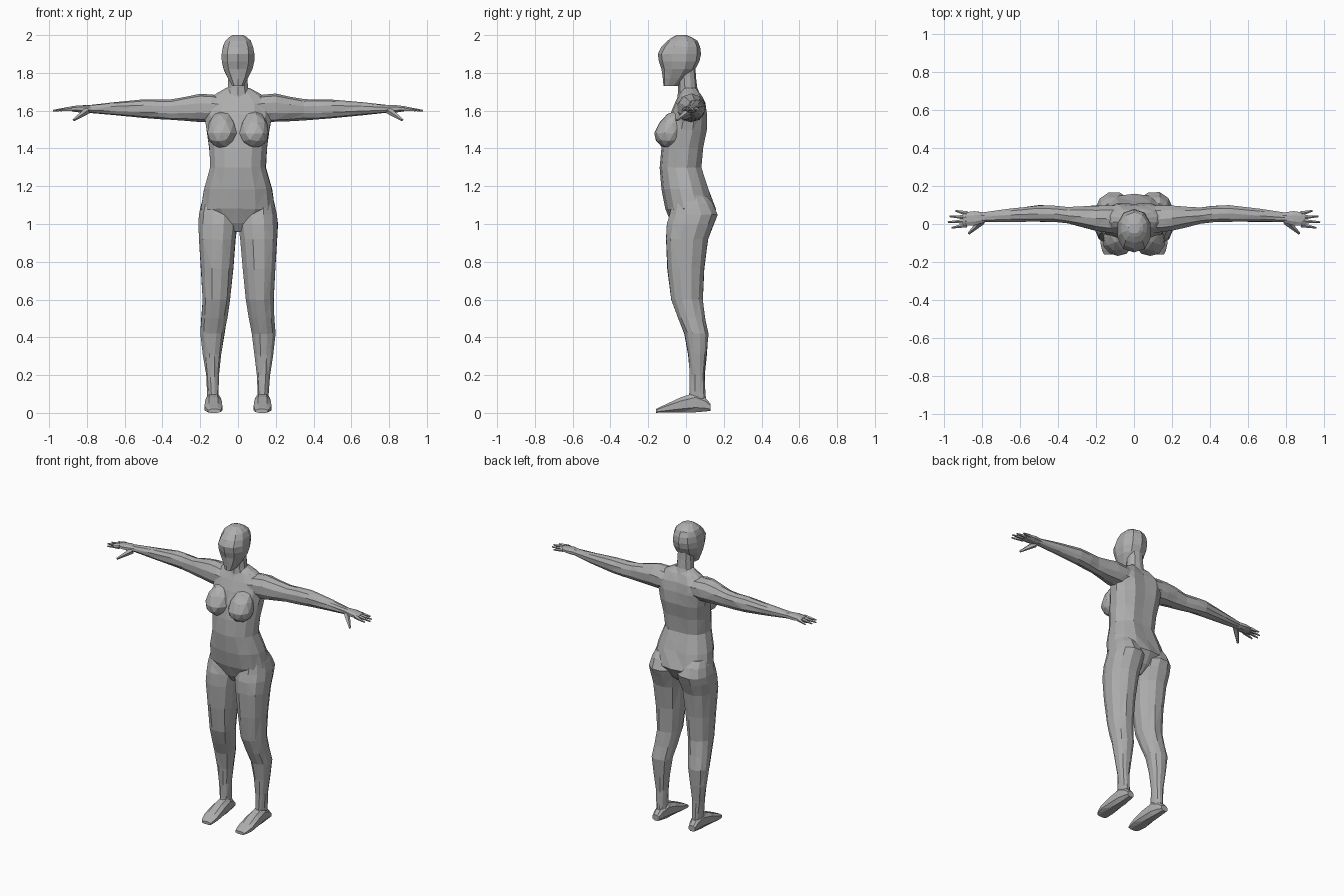
import bpy, bmesh, math, random
from mathutils import Vector

random.seed(4)
if "Cube" in bpy.data.objects:
    bpy.data.objects.remove(bpy.data.objects["Cube"])

grey = bpy.data.materials.new("plain grey")
grey.use_nodes = True
grey.diffuse_color = (.42, .42, .42, 1)
shader = grey.node_tree.nodes["Principled BSDF"]
shader.inputs["Base Color"].default_value = grey.diffuse_color


def finish(bm, name, side=1, jitter=.002):
    """Place on the chosen side, roughen the facets slightly and make the object."""
    for vert in bm.verts:
        vert.co += Vector([random.uniform(-jitter, jitter) for axis in "xyz"])
        vert.co.x *= side
    bmesh.ops.triangulate(bm, faces=bm.faces[:])
    bmesh.ops.recalc_face_normals(bm, faces=bm.faces[:])
    mesh = bpy.data.meshes.new(name)
    bm.to_mesh(mesh)
    bm.free()
    mesh.materials.append(grey)
    part = bpy.data.objects.new(name, mesh)
    bpy.context.collection.objects.link(part)


def with_midpoints(rings):
    """Add a smoothly curved in-between ring after every key ring."""
    padded = [rings[0], *rings, rings[-1]]
    result = []
    for before, start, end, after in zip(padded, rings, rings[1:], padded[3:]):
        middle = [(9 * (q + r) - p - s) / 16
                  for p, q, r, s in zip(before, start, end, after)]
        result += [start, middle]
    return result + [rings[-1]]


def rounded(low, high, wave, power):
    """Point on a slightly squared oval spanning low to high."""
    reach = math.copysign(abs(wave) ** power, wave)
    return (low + high + (high - low) * reach) / 2


def loft(rings, axis, sides, power=.9):
    """Skin key rings of (position, low a, high a, low b, high b) along an axis."""
    bm = bmesh.new()
    loops = []
    for along, a_low, a_high, b_low, b_high in with_midpoints(rings):
        loop = []
        for i in range(sides):
            angle = math.tau * (i + .5) / sides
            a = rounded(a_low, a_high, math.cos(angle), power)
            b = rounded(b_low, b_high, math.sin(angle), power)
            places = {"x": (along, a, b), "y": (a, along, b), "z": (a, b, along)}
            loop.append(bm.verts.new(places[axis]))
        loops.append(loop)
    for lower, upper in zip(loops, loops[1:]):
        for i in range(sides):
            bm.faces.new((lower[i - 1], lower[i], upper[i], upper[i - 1]))
    bm.faces.new(loops[0])
    bm.faces.new(loops[-1])
    return bm


def column(rows, sides):
    """Upright symmetric loft from rows of (height, half width, front, back)."""
    return loft([(z, -half, half, front, back) for z, half, front, back in rows],
                "z", sides)


def digit(start, end, radius, name, side):
    """Tapered finger or thumb between two points."""
    start, end = Vector(start), Vector(end)
    bm = bmesh.new()
    bmesh.ops.create_cone(bm, cap_ends=True, segments=5, radius1=radius,
                          radius2=radius / 3, depth=(end - start).length)
    turn = (end - start).to_track_quat("Z", "Y")
    for vert in bm.verts:
        vert.co = turn @ vert.co + (start + end) / 2
    finish(bm, name, side, 0)


# Torso from crotch to shoulders, with a groove along the spine
torso = column([
    (.96, .03, -.05, .06), (1.08, .2, -.11, .16), (1.3, .15, -.14, .09),
    (1.5, .17, -.11, .12), (1.64, .18, -.06, .11), (1.72, .06, -.02, .06)], 14)
for vert in torso.verts:
    if abs(vert.co.x) < .03 and vert.co.y > 0 and vert.co.z > 1.15:
        vert.co.y -= .014
finish(torso, "torso")

# Neck, and head with a narrow jaw
neck = column([(1.65, .08, -.05, .09), (1.72, .055, -.04, .06), (1.83, .05, -.04, .05)], 10)
finish(neck, "neck")
head = column([
    (1.73, .03, -.12, -.04), (1.82, .08, -.13, .05), (1.9, .09, -.15, .08),
    (1.97, .07, -.1, .06), (2, .03, -.05, 0)], 10)
finish(head, "head", jitter=.001)

for side, label in ((1, "left_"), (-1, "right_")):
    # Breast: faceted ball drawn out upward into the chest
    breast = bmesh.new()
    bmesh.ops.create_icosphere(breast, subdivisions=2, radius=.08)
    for vert in breast.verts:
        lift = max(vert.co.z, 0) / 2
        vert.co += Vector((.085, lift - .09, lift + 1.48))
    finish(breast, label + "breast", side)

    # Leg from the buttock to the ankle
    leg = loft([
        (1.15, .06, .18, -.06, .11), (1.05, 0, .21, -.09, .17),
        (.92, .01, .21, -.11, .12), (.6, .04, .19, -.08, .09),
        (.42, .07, .2, -.01, .12), (.2, .1, .17, .02, .1),
        (.04, .1, .16, .01, .11)], "z", 12)
    finish(leg, label + "leg", side)

    # Foot from heel to toes
    foot = loft([
        (.13, .11, .16, .01, .05), (.05, .09, .17, 0, .11),
        (-.1, .08, .18, 0, .05), (-.16, .09, .16, 0, .02)], "y", 8, .75)
    finish(foot, label + "foot", side, 0)

    # Arm from the shoulder to the wrist
    arm = loft([
        (.1, -.05, .1, 1.54, 1.68), (.2, -.04, .1, 1.54, 1.69),
        (.35, 0, .09, 1.55, 1.66), (.5, .01, .1, 1.56, 1.66),
        (.8, .01, .06, 1.59, 1.63)], "x", 10)
    finish(arm, label + "arm", side)

    # Palm
    palm = loft([
        (.78, .01, .06, 1.59, 1.63), (.84, -.01, .07, 1.59, 1.63),
        (.9, -.01, .06, 1.6, 1.62)], "x", 8)
    finish(palm, label + "palm", side, .001)

    # Fingers fan out from the palm, the thumb points forward and down
    fingers = zip(("little", "ring", "middle", "index"), (.94, .97, .98, .96))
    for i, (name, reach) in enumerate(fingers):
        digit((.88, .055 - .02 * i, 1.61), (reach, .07 - .03 * i, 1.6), .013,
              label + name + "_finger", side)
    digit((.8, .015, 1.6), (.87, -.05, 1.55), .02, label + "thumb", side)
